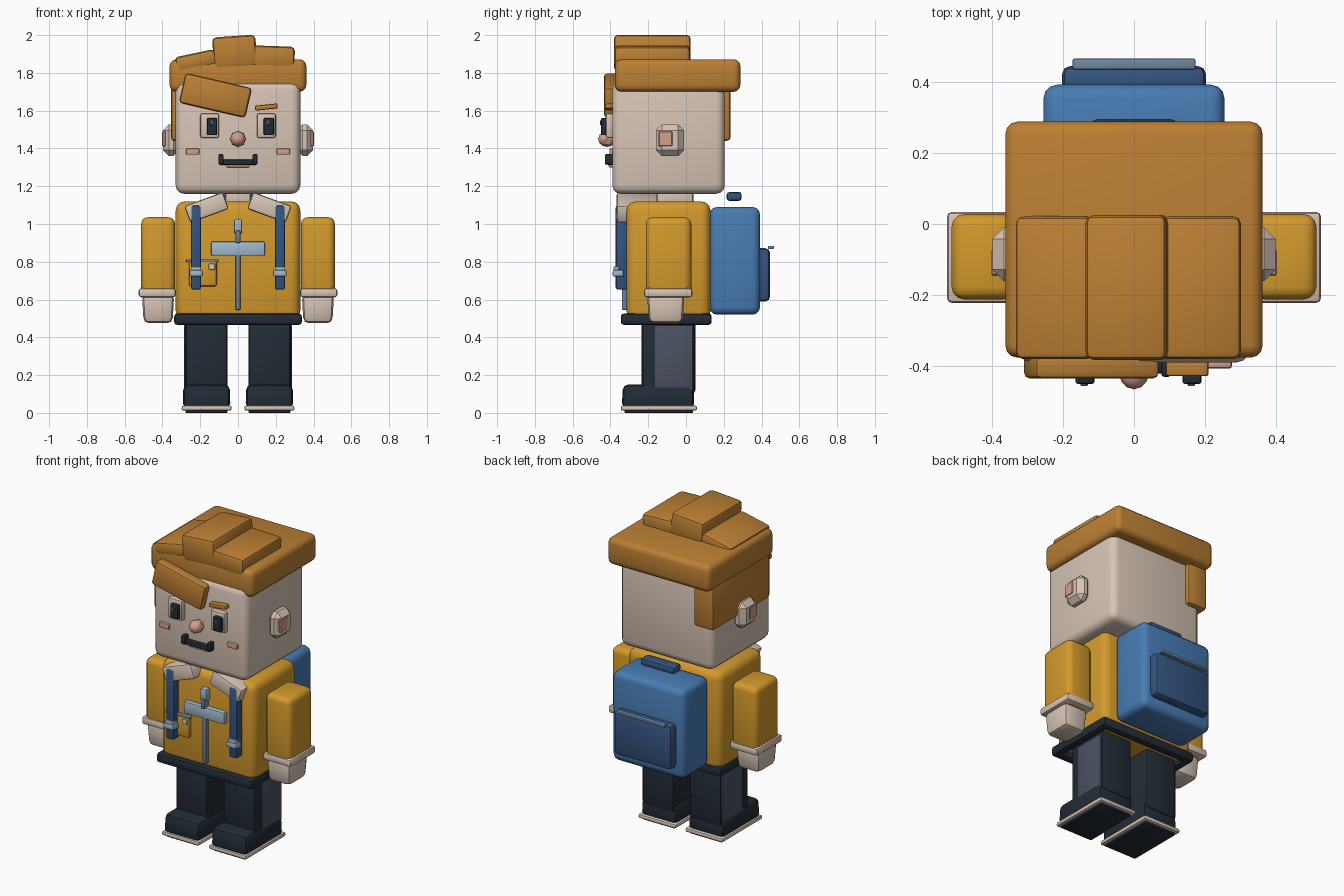
import bpy, bmesh, math
from mathutils import Matrix, Vector

cube = bpy.data.objects.get("Cube")
if cube:
    bpy.data.objects.remove(cube, do_unlink=True)


def material(name, rgb):
    def linear(c):
        c /= 255
        return c / 12.92 if c <= 0.04045 else ((c + 0.055) / 1.055) ** 2.4
    m = bpy.data.materials.new(name)
    color = (*[linear(c) for c in rgb], 1)
    m.use_nodes = True
    m.diffuse_color = color
    bsdf = next(n for n in m.node_tree.nodes if n.type == 'BSDF_PRINCIPLED')
    bsdf.inputs["Base Color"].default_value = color
    return m


SKIN = material("skin_cream", (216, 197, 182))
HAIR = material("ginger_hair", (188, 128, 52))
YELLOW = material("mustard_cloth", (212, 154, 44))
BLUE = material("pack_blue", (72, 124, 180))
NAVY = material("strap_navy", (52, 84, 128))
DARK = material("charcoal", (34, 44, 54))
SLATE = material("slate_panel", (76, 82, 98))
PALE = material("pale_metal_blue", (162, 186, 206))
STEEL = material("zipper_steel", (112, 136, 160))
PINK = material("blush_pink", (212, 160, 140))


def finish(name, bm, mat):
    mesh = bpy.data.meshes.new(name)
    bm.to_mesh(mesh)
    bm.free()
    mesh.materials.append(mat)
    ob = bpy.data.objects.new(name, mesh)
    bpy.context.collection.objects.link(ob)
    bpy.ops.object.select_all(action='DESELECT')
    ob.select_set(True)
    bpy.context.view_layer.objects.active = ob
    bpy.ops.object.shade_smooth_by_angle(angle=math.radians(35))
    return ob


def box(name, mat, x, y, z, bevel=0.01, tilt=0, seg=2, top=1, bottom=1):
    """Rounded box from x, y, z ranges; tilt (degrees) lifts its +x end."""
    bm = bmesh.new()
    bmesh.ops.create_cube(bm, size=1)
    for v in bm.verts:
        s = top if v.co.z > 0 else bottom
        v.co = Vector((v.co.x * s * (x[1] - x[0]), v.co.y * s * (y[1] - y[0]),
                       v.co.z * (z[1] - z[0])))
    bmesh.ops.bevel(bm, geom=bm.edges[:], offset=bevel, segments=seg,
                    profile=0.5, affect='EDGES', clamp_overlap=True)
    ob = finish(name, bm, mat)
    ob.location = (sum(x) / 2, sum(y) / 2, sum(z) / 2)
    ob.rotation_euler.y = -math.radians(tilt)
    return ob


def pair(name, mat, x, y, z, bevel=0.01, tilt=0, **kw):
    """The same box on both sides, given for the left (+x)."""
    box("left_" + name, mat, x, y, z, bevel, tilt, **kw)
    box("right_" + name, mat, (-x[1], -x[0]), y, z, bevel, -tilt, **kw)


# Head and neck
box("head", SKIN, (-.33, .33), (-.39, .205), (1.16, 1.755), .045, seg=3)
box("neck", SKIN, (-.07, .07), (-.2, .04), (1.08, 1.2), .02)
pair("ear", SKIN, (.31, .398), (-.16, -.01), (1.36, 1.528), .032, seg=1)
pair("inner_ear", PINK, (.38, .402), (-.146, -.07), (1.41, 1.492), .006, seg=1)

# Hair
box("hair_cap", HAIR, (-.362, .362), (-.376, .288), (1.7, 1.872), .035, seg=3)
box("hair_strand_middle", HAIR, (-.132, .097), (-.382, .025), (1.83, 1.995), .022, 4)
box("hair_strand_right", HAIR, (-.33, -.115), (-.38, .022), (1.825, 1.905), .02, 12)
box("hair_strand_left", HAIR, (.075, .3), (-.38, .022), (1.83, 1.942), .022, -2)
box("hair_fringe", HAIR, (-.3, .06), (-.435, -.36), (1.6, 1.762), .018, -13)
box("hair_side_lock", HAIR, (-.356, -.215), (-.345, .236), (1.44, 1.75), .02)

# Face
pair("eye_socket", SKIN, (.1, .2), (-.425, -.38), (1.455, 1.586), .012)
for side, x in (("left", .163), ("right", -.138)):
    box(side + "_pupil", DARK, (x - .027, x + .027), (-.45, -.41), (1.47, 1.562), .008)
    box(side + "_eye_glint", SLATE, (x - .012, x + .008), (-.456, -.445), (1.525, 1.548), .003)
box("left_eyebrow", HAIR, (.09, .21), (-.428, -.38), (1.606, 1.632), .008, 6)
pair("cheek", PINK, (.205, .275), (-.406, -.38), (1.367, 1.4), .006)
box("mouth", DARK, (-.1, .1), (-.42, -.38), (1.312, 1.342), .008)
pair("mouth_corner", DARK, (.077, .104), (-.43, -.38), (1.314, 1.37), .008)
box("lower_lip", PINK, (-.062, .062), (-.41, -.38), (1.3, 1.32), .006)
bm = bmesh.new()
bmesh.ops.create_uvsphere(bm, u_segments=8, v_segments=6, radius=.042,
                          matrix=Matrix.Rotation(math.pi / 2, 4, 'X'))
nose = finish("nose", bm, PINK)
nose.location = (0, -.418, 1.45)
nose.scale.y = 1.12

# Jacket with open hem band
box("jacket", YELLOW, (-.33, .33), (-.315, .13), (.49, 1.12), .05, seg=3)
box("hem_front", DARK, (-.338, .338), (-.345, -.285), (.466, .526), .016)
box("hem_back", DARK, (-.338, .338), (.085, .136), (.466, .526), .016)
pair("hem_side", DARK, (.285, .338), (-.33, .125), (.466, .526), .016)
pair("collar", SKIN, (.058, .275), (-.368, -.15), (1.04, 1.135), .014, -20)
box("zipper", STEEL, (-.013, .013), (-.34, -.3), (.545, .96), .005)
box("zipper_slider", PALE, (-.022, .022), (-.352, -.3), (.95, 1.025), .008)
box("zipper_pull", STEEL, (-.012, .012), (-.358, -.3), (.9, .965), .004)
box("chest_plate", PALE, (-.142, .142), (-.345, -.3), (.832, .907), .008)

# Chest pocket
box("chest_pocket", YELLOW, (-.26, -.112), (-.333, -.3), (.67, .805), .012)
box("pocket_trim", STEEL, (-.275, -.103), (-.34, -.3), (.798, .812), .004)
box("pocket_tab", SKIN, (-.155, -.122), (-.342, -.3), (.757, .79), .005)

# Shoulder straps and buckles
pair("strap", NAVY, (.195, .25), (-.372, -.31), (.652, 1.1), .012)
pair("buckle", PALE, (.186, .257), (-.388, -.33), (.722, .757), .008)
pair("buckle_top", PALE, (.195, .25), (-.384, -.33), (.75, .775), .006)

# Arms
pair("sleeve", YELLOW, (.333, .513), (-.212, .028), (.61, 1.036), .035, seg=3)
pair("cuff", SKIN, (.33, .526), (-.222, .034), (.612, .66), .014)
pair("hand", SKIN, (.338, .508), (-.206, -.008), (.475, .63), .028, bottom=.9)

# Legs and shoes
pair("leg", DARK, (.055, .28), (-.235, .05), (.1, .5), .022)
pair("leg_panel", SLATE, (.27, .285), (-.165, .036), (.12, .465), .004)
pair("shoe", DARK, (.04, .293), (-.34, .045), (.025, .15), .028, top=.97)
pair("shoe_sole", SKIN, (.034, .298), (-.345, .058), (.012, .038), .009)
pair("shoe_tread", DARK, (.055, .278), (-.325, .038), (0, .03), .005)

# Backpack
box("backpack", BLUE, (-.255, .255), (.125, .392), (.52, 1.09), .04, seg=3)
box("backpack_pocket", NAVY, (-.203, .203), (.36, .445), (.59, .872), .025)
box("backpack_zipper", STEEL, (-.173, .173), (.435, .465), (.867, .884), .005)
box("backpack_handle", NAVY, (-.12, .12), (.215, .295), (1.122, 1.17), .016)
